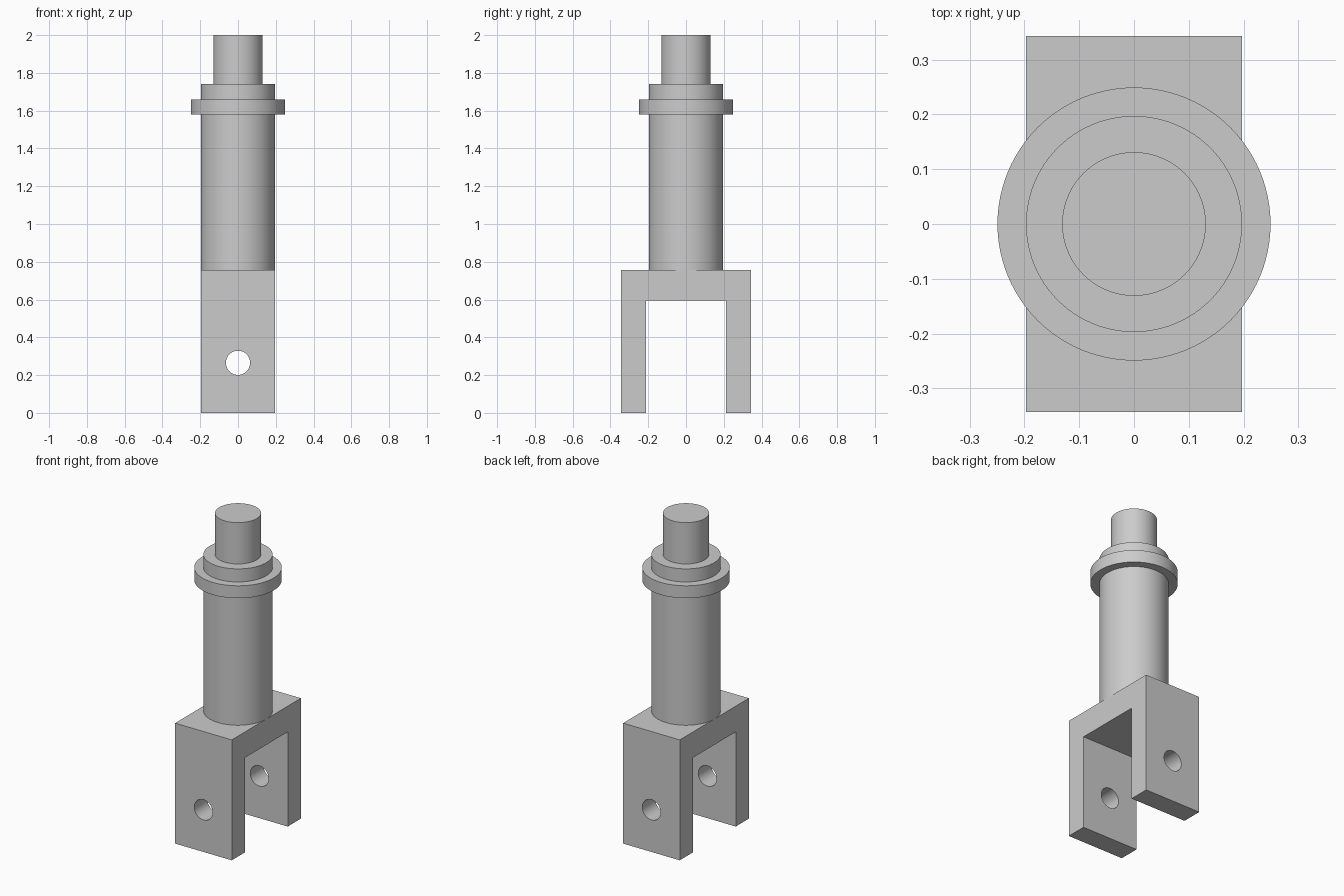
import bpy, bmesh
from math import pi, radians
from mathutils import Matrix, Vector

cube = bpy.data.objects.get("Cube")
if cube:
    bpy.data.objects.remove(cube, do_unlink=True)

grey = bpy.data.materials.new("plain grey")
grey.use_nodes = True
colour = (0.6, 0.6, 0.6, 1)
grey.diffuse_color = colour
grey.node_tree.nodes["Principled BSDF"].inputs["Base Color"].default_value = colour


def add_object(name, bm):
    bmesh.ops.recalc_face_normals(bm, faces=bm.faces)
    mesh = bpy.data.meshes.new(name)
    bm.to_mesh(mesh)
    bm.free()
    mesh.materials.append(grey)
    obj = bpy.data.objects.new(name, mesh)
    bpy.context.collection.objects.link(obj)
    return obj


def select_only(obj):
    bpy.ops.object.select_all(action="DESELECT")
    obj.select_set(True)
    bpy.context.view_layer.objects.active = obj


# Fork: an arch profile in the y-z plane, extruded across x
half_width, half_depth, half_gap = 0.197, 0.343, 0.213
fork_top, gap_top = 0.757, 0.595
half = [(half_depth, fork_top), (half_depth, 0), (half_gap, 0), (half_gap, gap_top)]
outline = half + [(-y, z) for y, z in reversed(half)]
bm = bmesh.new()
profile = bm.faces.new([bm.verts.new((-half_width, y, z)) for y, z in outline])
extruded = bmesh.ops.extrude_face_region(bm, geom=[profile])["geom"]
bmesh.ops.translate(bm, vec=Vector((2 * half_width, 0, 0)),
                    verts=[v for v in extruded if isinstance(v, bmesh.types.BMVert)])
fork = add_object("fork", bm)

# Cross hole through both fork arms
bm = bmesh.new()
bmesh.ops.create_cone(bm, cap_ends=True, segments=64, radius1=0.064, radius2=0.064, depth=1,
                      matrix=Matrix.Translation((0, 0, 0.265)) @ Matrix.Rotation(pi / 2, 4, "X"))
cutter = add_object("pin_hole_cutter", bm)
select_only(fork)
cut = fork.modifiers.new("pin hole", "BOOLEAN")
cut.operation = "DIFFERENCE"
cut.solver = "EXACT"
cut.object = cutter
bpy.ops.object.modifier_apply(modifier=cut.name)
bpy.data.objects.remove(cutter, do_unlink=True)
bpy.ops.object.shade_smooth_by_angle(angle=radians(30))

# Shaft with collar and stepped end, turned around z
steps = [(0.197, fork_top, 1.58), (0.249, 1.58, 1.658),
         (0.197, 1.658, 1.74), (0.131, 1.74, 2.0)]
points = [(r, z) for r, low, high in steps for z in (low, high)]
points = [(0, fork_top)] + points + [(0, 2.0)]
bm = bmesh.new()
verts = [bm.verts.new((r, 0, z)) for r, z in points]
edges = [bm.edges.new(pair) for pair in zip(verts, verts[1:])]
bmesh.ops.spin(bm, geom=verts + edges, cent=(0, 0, 0), axis=(0, 0, 1),
               angle=2 * pi, steps=96, use_merge=True)
bmesh.ops.remove_doubles(bm, verts=bm.verts, dist=0.0001)
shaft = add_object("shaft", bm)
select_only(shaft)
bpy.ops.object.shade_smooth_by_angle(angle=radians(30))
